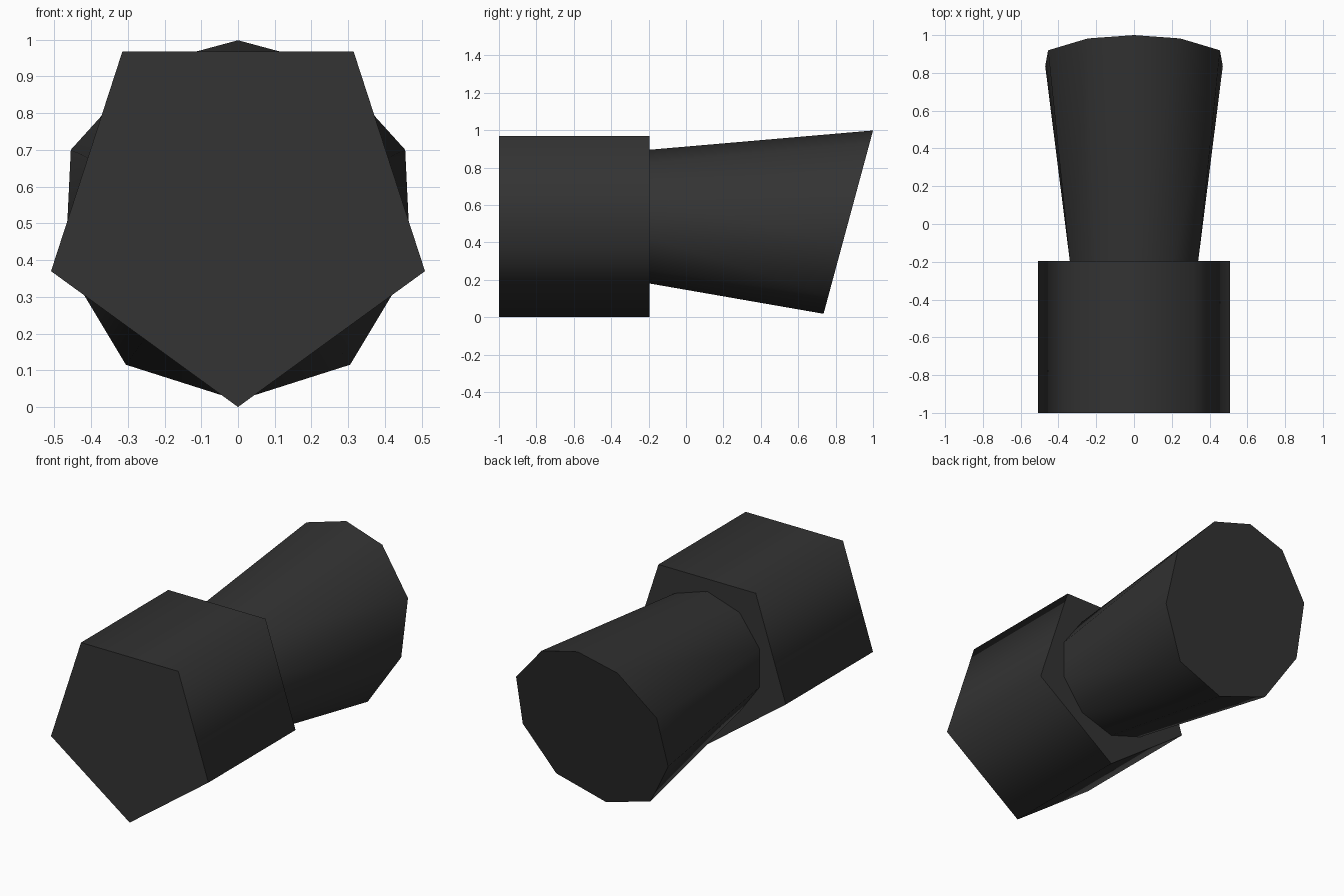
import bpy, bmesh, math

if "Cube" in bpy.data.objects:
    bpy.data.objects.remove(bpy.data.objects["Cube"])

black = bpy.data.materials.new("matte_black")
black.diffuse_color = (0.033, 0.033, 0.033, 1)
black.use_nodes = True
black.node_tree.nodes["Principled BSDF"].inputs["Base Color"].default_value = black.diffuse_color


def loft(name, front, back):
    """Join two matching rings: smooth sides, flat caps with crisp rims."""
    bm = bmesh.new()
    a = [bm.verts.new(p) for p in front]
    b = [bm.verts.new(p) for p in back]
    n = len(a)
    for i in range(n):
        j = (i + 1) % n
        bm.faces.new((a[i], a[j], b[j], b[i])).smooth = True
    for ring in (a, b):
        cap = bm.faces.new(ring)
        for e in cap.edges:
            e.smooth = False
    bmesh.ops.recalc_face_normals(bm, faces=bm.faces)
    mesh = bpy.data.meshes.new(name)
    bm.to_mesh(mesh)
    bm.free()
    mesh.materials.append(black)
    obj = bpy.data.objects.new(name, mesh)
    bpy.context.collection.objects.link(obj)


def ring(sides, radius, y, z, start):
    """Regular polygon facing y; start is the angle from straight up."""
    angles = [start + math.tau * i / sides for i in range(sides)]
    return [(radius * math.sin(t), y, z + radius * math.cos(t)) for t in angles]


# Five-sided block, point down
loft("pentagon_block",
     ring(5, 0.535, -1.0, 0.535, math.pi),
     ring(5, 0.535, -0.195, 0.535, math.pi))

# Flared ten-sided tube with a slanted end
half = [(0.245, 0.932), (0.455, 0.70), (0.47, 0.39), (0.305, 0.115)]
outline = [(0, 0.998)] + half + [(0, 0.018)] + [(-x, z) for x, z in reversed(half)]
loft("flared_tube",
     ring(10, 0.3575, -0.195, 0.5375, 0),
     [(x, 1 - 0.27 * (0.998 - z), z) for x, z in outline])
